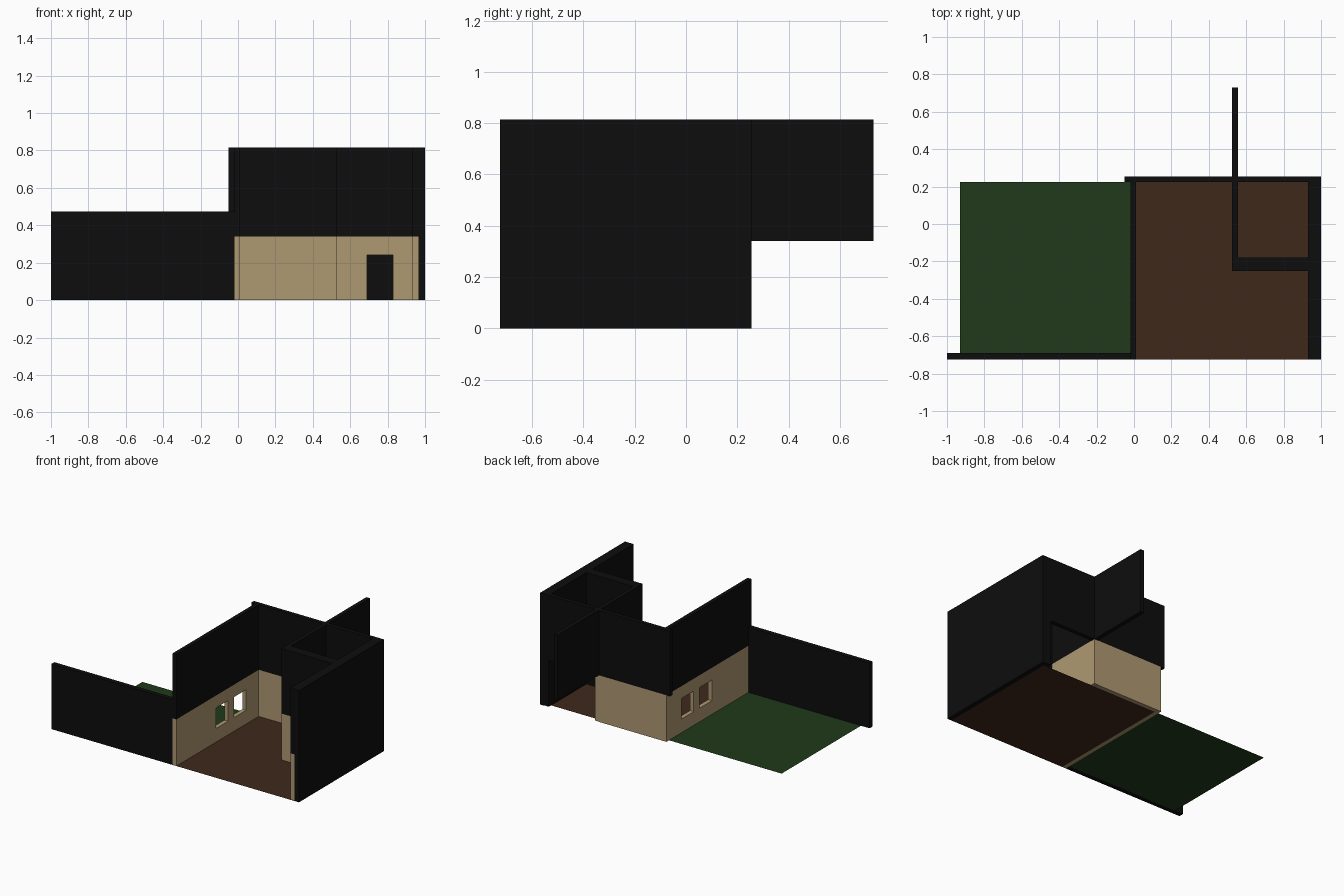
import bpy

if "Cube" in bpy.data.objects:
    bpy.data.objects.remove(bpy.data.objects["Cube"])


def material(name, color):
    m = bpy.data.materials.new(name)
    m.diffuse_color = (*color, 1)
    m.use_nodes = True
    m.node_tree.nodes["Principled BSDF"].inputs["Base Color"].default_value = m.diffuse_color
    return m


BLACK = material("black", (0.004, 0.004, 0.004))
BEIGE = material("beige", (0.43, 0.32, 0.17))
BROWN = material("brown", (0.05, 0.022, 0.011))
GREEN = material("green", (0.014, 0.042, 0.01))


def box(name, x, y, z, mat=None):
    """Box from (min, max) pairs on each axis."""
    corners = [(a, b, c) for c in z for b in y for a in x]
    faces = [(0, 2, 3, 1), (4, 5, 7, 6), (0, 1, 5, 4),
             (2, 6, 7, 3), (0, 4, 6, 2), (1, 3, 7, 5)]
    me = bpy.data.meshes.new(name)
    me.from_pydata(corners, [], faces)
    if mat:
        me.materials.append(mat)
    ob = bpy.data.objects.new(name, me)
    bpy.context.collection.objects.link(ob)
    return ob


def sheet(name, x, y, mat):
    """Flat ground panel facing up."""
    me = bpy.data.meshes.new(name)
    me.from_pydata([(x[0], y[0], 0), (x[1], y[0], 0), (x[1], y[1], 0), (x[0], y[1], 0)],
                   [], [(0, 1, 2, 3)])
    me.materials.append(mat)
    bpy.context.collection.objects.link(bpy.data.objects.new(name, me))


def cut(wall, x, y, z):
    cutter = box("opening_cutter", x, y, z)
    cutter.hide_render = True
    cutter.hide_set(True)
    mod = wall.modifiers.new("opening", 'BOOLEAN')
    mod.operation = 'DIFFERENCE'
    mod.solver = 'EXACT'
    mod.object = cutter


FRONT, BACK = -0.725, 0.255
MID, TOP = 0.34, 0.815
E = 0.002                      # lifts inner walls off the floor sheet
low, high = (0, MID), (MID, TOP)

# Ground panels
sheet("room_floor", (0.01, 0.965), (FRONT, 0.225), BROWN)
sheet("lawn", (-0.93, -0.02), (-0.69, 0.225), GREEN)

# Left room wall with two windows
left = box("left_wall", (-0.02, 0.01), (FRONT, BACK), low, BEIGE)
for y0 in (-0.27, -0.06):
    cut(left, (-0.1, 0.1), (y0, y0 + 0.14), (0.10, 0.25))

# Remaining beige walls
box("back_wall", (0.01, 0.525), (0.225, BACK), low, BEIGE)
box("middle_wall", (0.525, 0.555), (-0.215, BACK), (E, MID), BEIGE)
box("right_inner_wall", (0.93, 0.965), (FRONT, -0.25), (E, MID), BEIGE)
door_wall = box("door_wall", (0.525, 0.965), (-0.25, -0.215), (E, MID), BEIGE)
cut(door_wall, (0.69, 0.83), (-0.3, -0.1), (-0.1, 0.24))

# Black outer backing
box("garden_front_wall", (-1, -0.02), (FRONT, -0.69), (0, 0.475), BLACK)
box("right_outer_wall", (0.965, 1), (FRONT, BACK), (0, TOP), BLACK)
box("right_rear_lining", (0.93, 0.965), (-0.215, BACK), (E, MID), BLACK)
box("door_backing", (0.555, 0.93), (-0.215, -0.18), (E, MID), BLACK)

# Black upper walls
box("upper_left_wall", (-0.02, 0.01), (FRONT, 0.225), high, BLACK)
box("upper_back_wall", (-0.05, 0.965), (0.225, BACK), high, BLACK)
box("upper_right_wall", (0.93, 0.965), (FRONT, 0.225), high, BLACK)
box("upper_door_wall", (0.555, 0.93), (-0.25, -0.18), high, BLACK)
box("upper_middle_wall", (0.525, 0.555), (-0.25, 0.73), high, BLACK)
